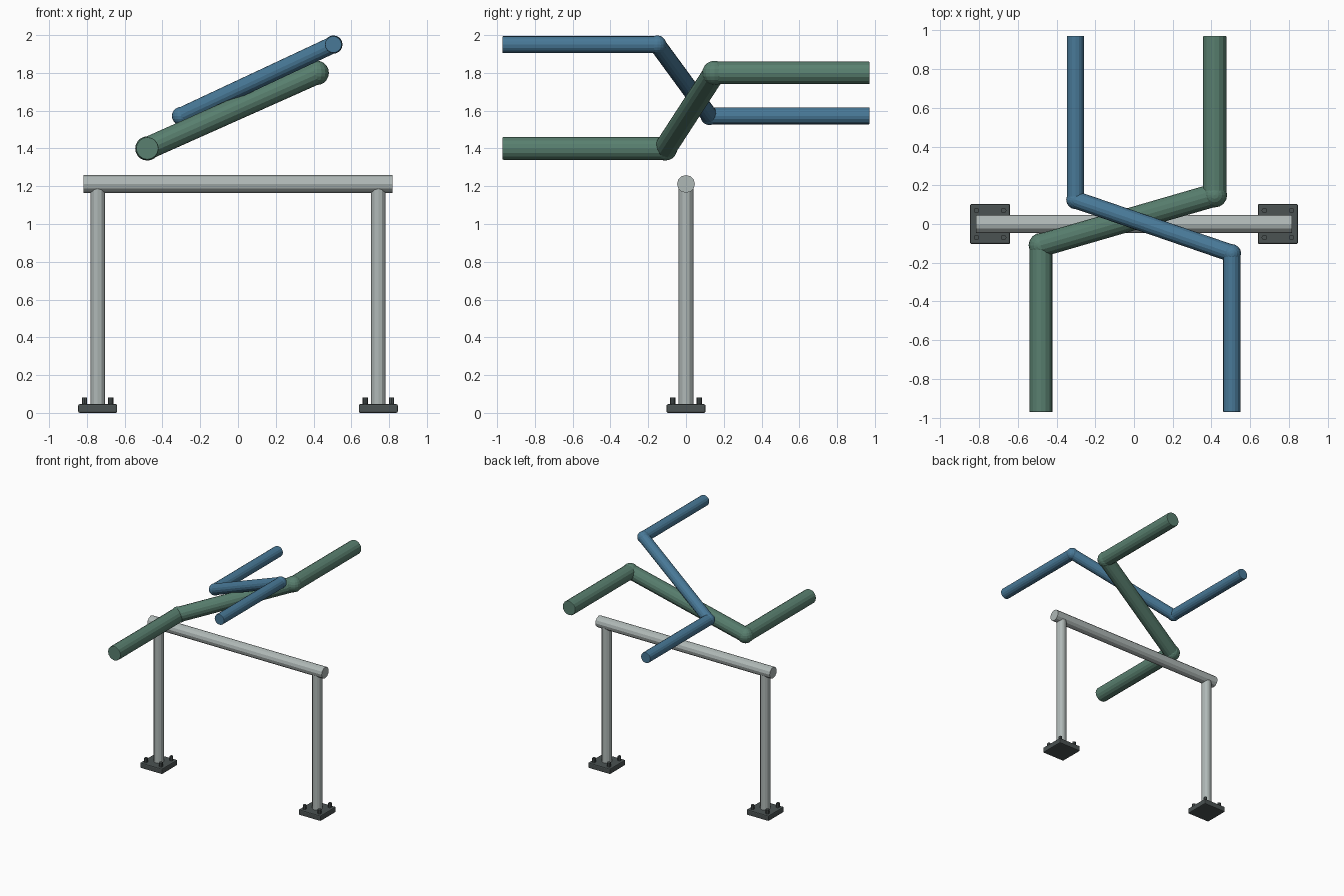
import bpy
from mathutils import Vector

if "Cube" in bpy.data.objects:
    bpy.data.objects.remove(bpy.data.objects["Cube"])


def material(name, rgb):
    m = bpy.data.materials.new(name)
    m.diffuse_color = (*rgb, 1)
    m.use_nodes = True
    m.node_tree.nodes["Principled BSDF"].inputs["Base Color"].default_value = m.diffuse_color
    return m


GREEN = material("muted green", (0.10, 0.215, 0.16))
BLUE = material("steel blue", (0.065, 0.19, 0.31))
GREY = material("light grey", (0.43, 0.48, 0.47))
DARK = material("dark grey", (0.07, 0.085, 0.085))


def finish(name, mat, bevel=0):
    ob = bpy.context.object
    ob.name = name
    ob.data.materials.append(mat)
    if bevel:
        mod = ob.modifiers.new("rounded edges", 'BEVEL')
        mod.width = bevel
        mod.segments = 2
        mod.limit_method = 'ANGLE'
        mod.angle_limit = 1.0
    return ob


def rod(name, a, b, r, mat, sides=16, bevel=0.0):
    a, b = Vector(a), Vector(b)
    d = b - a
    bpy.ops.mesh.primitive_cylinder_add(
        vertices=sides, radius=r, depth=d.length, location=(a + b) / 2,
        rotation=d.to_track_quat('Z', 'Y').to_euler())
    return finish(name, mat, bevel)


def bent_pipe(name, points, r, mat):
    # Straight runs with ball joints at the bends
    for i in range(len(points) - 1):
        rod(f"{name}_run_{i + 1}", points[i], points[i + 1], r, mat, 16, 0.005)
    for i, p in enumerate(points[1:-1]):
        bpy.ops.mesh.primitive_uv_sphere_add(
            segments=16, ring_count=10, radius=r * 1.07, location=p)
        finish(f"{name}_joint_{i + 1}", mat)


# Two crossing pipes
bent_pipe("green_pipe", [(-0.48, -0.972, 1.40), (-0.48, -0.11, 1.40),
                         (0.417, 0.15, 1.80), (0.417, 0.972, 1.80)], 0.06, GREEN)
bent_pipe("blue_pipe", [(0.505, -0.972, 1.95), (0.505, -0.152, 1.95),
                        (-0.302, 0.125, 1.572), (-0.302, 0.972, 1.572)], 0.045, BLUE)

# Support frame
rod("cross_beam", (-0.817, 0, 1.212), (0.817, 0, 1.212), 0.047, GREY, 12)
for side, label in ((-1, "left"), (1, "right")):
    x = side * 0.743
    rod(f"{label}_post", (x, 0, 0.03), (x, 0, 1.20), 0.039, GREY, 12)

    # Base plate with four bolts
    bpy.ops.mesh.primitive_cube_add(size=1, location=(x, 0, 0.023))
    plate = bpy.context.object
    plate.scale = (0.207, 0.207, 0.046)
    bpy.ops.object.transform_apply(location=False, rotation=False, scale=True)
    finish(f"{label}_base_plate", DARK, 0.008)
    for bx in (-0.07, 0.07):
        for by in (-0.07, 0.07):
            rod(f"{label}_bolt", (x + bx, by, 0.03), (x + bx, by, 0.082),
                0.014, DARK, 8)
